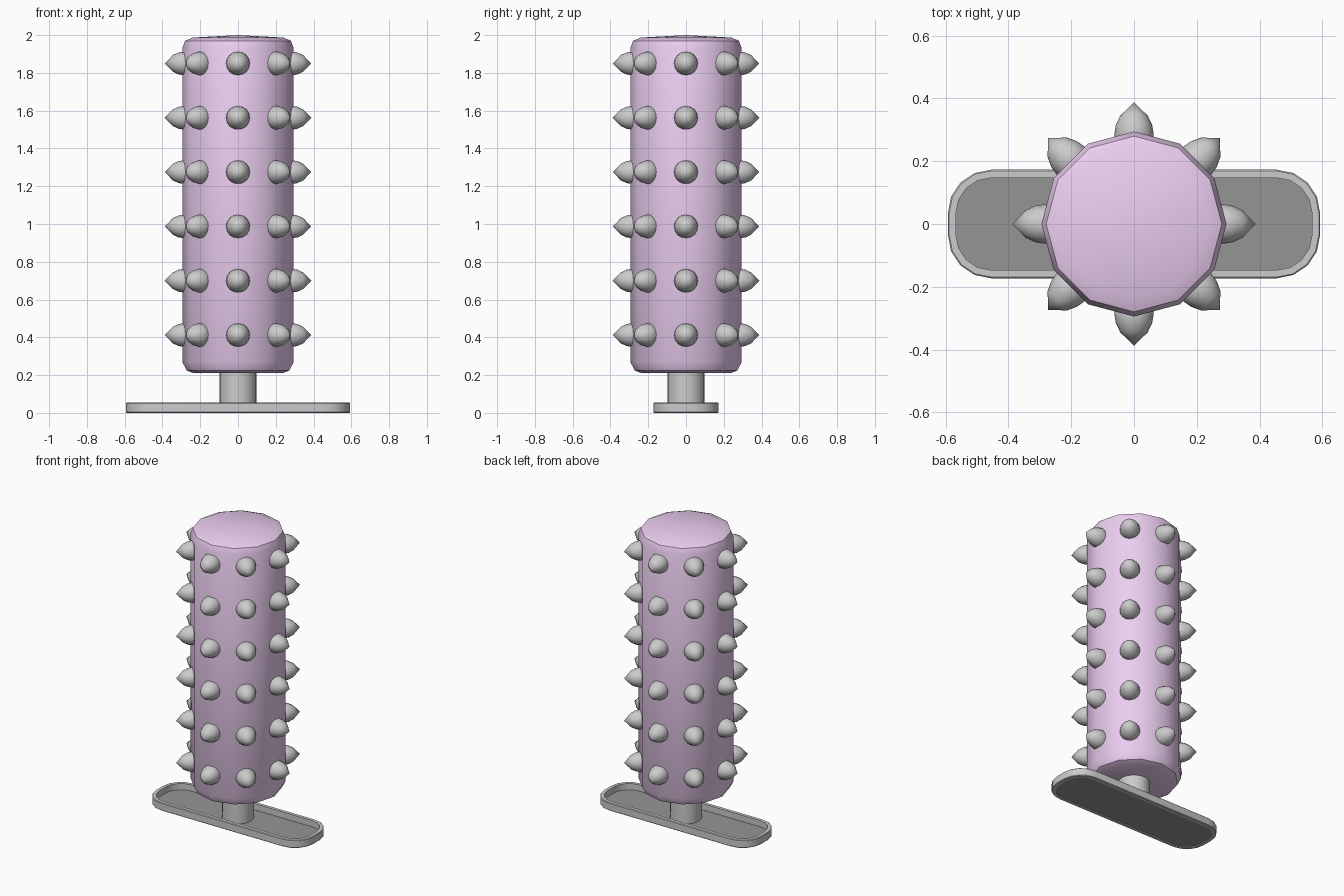
import bpy, bmesh
from math import sin, cos, pi, radians
from mathutils import Matrix

if "Cube" in bpy.data.objects:
    bpy.data.objects.remove(bpy.data.objects["Cube"])


def material(name, rgb):
    m = bpy.data.materials.new(name)
    m.diffuse_color = (*rgb, 1)
    m.use_nodes = True
    m.node_tree.nodes["Principled BSDF"].inputs["Base Color"].default_value = m.diffuse_color
    return m


def lathe(bm, profile, sides, mat=Matrix()):
    # Spin a (radius, height) profile around z; radius 0 becomes a pole
    rings = []
    for r, z in profile:
        n = sides if r > 0 else 1
        rings.append([bm.verts.new(mat @ Matrix.Rotation(2 * pi * i / sides, 4, 'Z')
                                   @ Matrix.Translation((r, 0, z)).translation)
                      for i in range(n)])
    for a, b in zip(rings, rings[1:]):
        for i in range(sides):
            j = (i + 1) % sides
            quad = [a[i % len(a)], a[j % len(a)], b[j % len(b)], b[i % len(b)]]
            bm.faces.new(list(dict.fromkeys(quad)))


def finish(name, bm, mat=None, angle=35):
    bmesh.ops.recalc_face_normals(bm, faces=bm.faces)
    me = bpy.data.meshes.new(name)
    bm.to_mesh(me)
    bm.free()
    ob = bpy.data.objects.new(name, me)
    bpy.context.collection.objects.link(ob)
    if mat:
        me.materials.append(mat)
    bpy.ops.object.select_all(action='DESELECT')
    ob.select_set(True)
    bpy.context.view_layer.objects.active = ob
    bpy.ops.object.shade_smooth_by_angle(angle=radians(angle))
    return ob


def outline(r, cx=0.455, cy=0.035, seg=4):
    # Rounded rectangle outline
    pts = []
    for q, (sx, sy) in enumerate([(1, 1), (-1, 1), (-1, -1), (1, -1)]):
        for k in range(seg + 1):
            a = (q + k / seg) * pi / 2
            pts.append((sx * cx + r * cos(a), sy * cy + r * sin(a)))
    return pts


pink = material("pink", (0.84, 0.62, 0.88))
dark = material("dark_grey", (0.3, 0.3, 0.3))

# Twelve-sided body with rounded rims and a very shallow domed top
bm = bmesh.new()
lathe(bm, [(0, 0.21), (0.235, 0.21), (0.272, 0.225), (0.295, 0.27),
           (0.295, 1.93), (0.28, 1.97), (0.24, 1.987), (0, 2.0)], 12)
finish("body", bm, pink, 40)

# Six rows of eight pointed studs
bm = bmesh.new()
for row in range(6):
    for k in range(8):
        m = (Matrix.Translation((0, 0, 0.412 + 0.2876 * row))
             @ Matrix.Rotation(k * pi / 4, 4, 'Z') @ Matrix.Rotation(pi / 2, 4, 'Y'))
        lathe(bm, [(0, 0.24), (0.05, 0.24), (0.063, 0.285), (0.058, 0.315),
                   (0.044, 0.345), (0, 0.388)], 16, m)
finish("studs", bm, None, 50)

# Stem between base and body
bm = bmesh.new()
lathe(bm, [(0, 0.01), (0.098, 0.01), (0.098, 0.22), (0, 0.22)], 24)
finish("stem", bm)

# Rim of the base: rectangular section swept around the outline
bm = bmesh.new()
loops = [[bm.verts.new((x, y, z)) for x, y in outline(r)]
         for r, z in [(0.138, 0.004), (0.138, 0.05), (0.134, 0.054), (0.112, 0.054),
                      (0.112, 0), (0.134, 0)]]
for a, b in zip(loops, loops[1:] + loops[:1]):
    for i in range(len(a)):
        j = (i + 1) % len(a)
        bm.faces.new((a[i], a[j], b[j], b[i]))
finish("base_rim", bm)

# Dark floor plate inside the rim
bm = bmesh.new()
face = bm.faces.new([bm.verts.new((x, y, 0.004)) for x, y in outline(0.113)])
ext = bmesh.ops.extrude_face_region(bm, geom=[face], use_keep_orig=True)
for v in ext["geom"]:
    if isinstance(v, bmesh.types.BMVert):
        v.co.z = 0.012
finish("base_floor", bm, dark)
